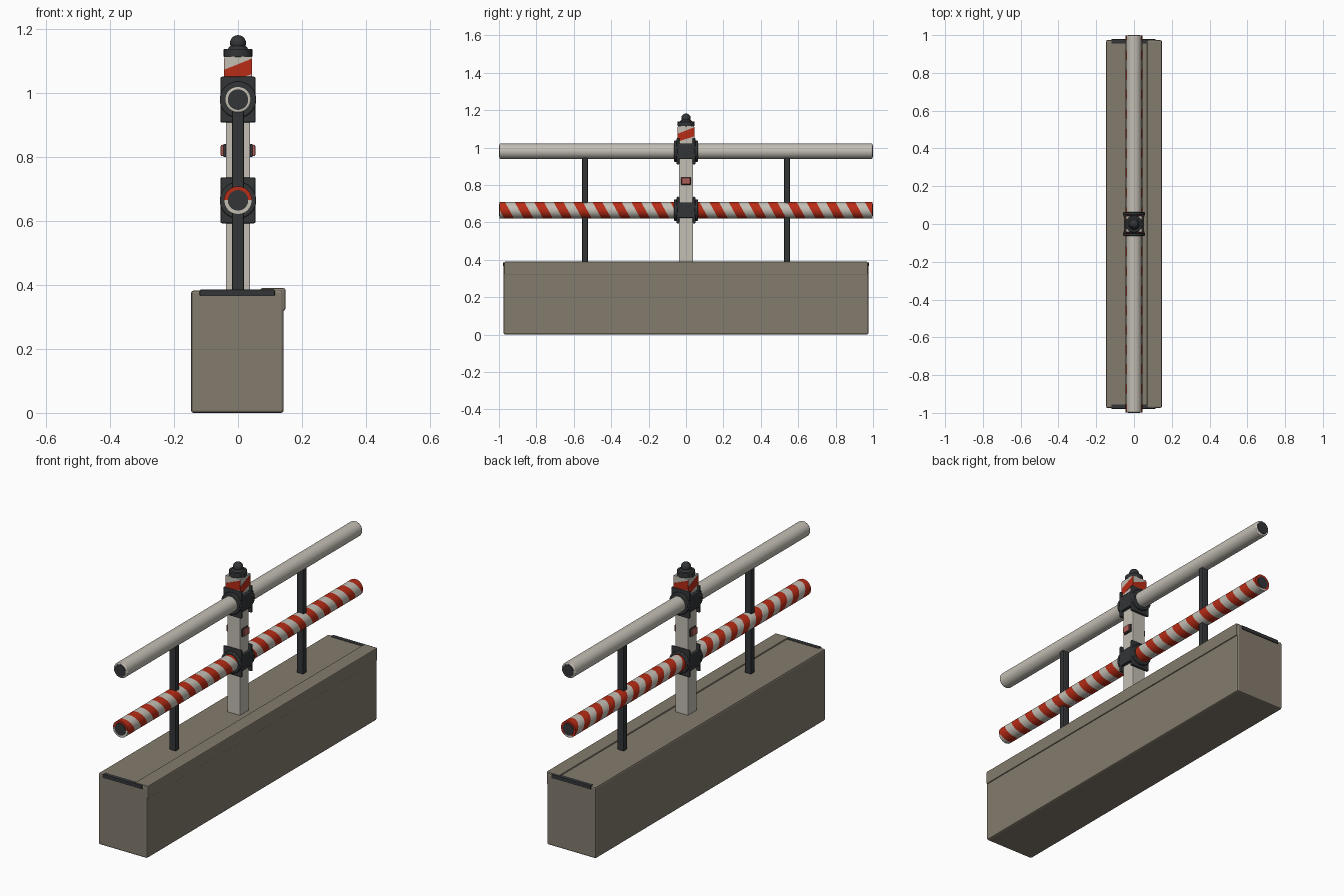
import bpy, bmesh, math
from mathutils import Vector, Matrix

if "Cube" in bpy.data.objects:
    bpy.data.objects.remove(bpy.data.objects["Cube"])


def mat(name, rgb):
    m = bpy.data.materials.new(name)
    m.diffuse_color = (*rgb, 1)
    m.use_nodes = True
    m.node_tree.nodes["Principled BSDF"].inputs["Base Color"].default_value = m.diffuse_color
    return m


CONCRETE = mat("concrete", (0.23, 0.20, 0.155))
WHITE = mat("off_white", (0.55, 0.52, 0.46))
RED = mat("signal_red", (0.48, 0.025, 0.008))
DARK = mat("dark_metal", (0.032, 0.035, 0.037))
PINK = mat("reflector_pink", (0.42, 0.11, 0.09))


def finish(name, bm, mats, smooth=False, bevel=0):
    me = bpy.data.meshes.new(name)
    bmesh.ops.recalc_face_normals(bm, faces=bm.faces)
    bm.to_mesh(me)
    bm.free()
    for m in mats:
        me.materials.append(m)
    o = bpy.data.objects.new(name, me)
    bpy.context.collection.objects.link(o)
    if bevel:
        b = o.modifiers.new("bevel", "BEVEL")
        b.width, b.segments = bevel, 2
    if smooth:
        bpy.ops.object.select_all(action="DESELECT")
        o.select_set(True)
        bpy.context.view_layer.objects.active = o
        bpy.ops.object.shade_smooth_by_angle(angle=math.radians(35))
    return o


def box(name, lo, hi, m, bevel=0):
    bm = bmesh.new()
    bmesh.ops.create_cube(bm, size=1)
    lo, hi = Vector(lo), Vector(hi)
    for v in bm.verts:
        v.co = (lo + hi) / 2 + v.co * (hi - lo)
    return finish(name, bm, [m], bevel=bevel)


def rod_mesh(y0, y1, z, r1, r2=None):
    # cylinder lying along y
    bm = bmesh.new()
    bmesh.ops.create_cone(
        bm, cap_ends=True, segments=32, radius1=r1, radius2=r2 or r1, depth=y1 - y0,
        matrix=Matrix.Translation((0, (y0 + y1) / 2, z)) @ Matrix.Rotation(-math.pi / 2, 4, "X"))
    return bm


def disc(name, z0, z1, r1, r2, m):
    # upright cylinder or cone
    bm = bmesh.new()
    bmesh.ops.create_cone(bm, cap_ends=True, segments=24, radius1=r1, radius2=r2, depth=z1 - z0,
                          matrix=Matrix.Translation((0, 0, (z0 + z1) / 2)))
    return finish(name, bm, [m], smooth=True, bevel=0.003)


# Concrete foot with a raised edge along the right side
box("foot_block", (-0.147, -0.975, 0), (0.143, 0.975, 0.383), CONCRETE, 0.008)
box("foot_edge", (0.07, -0.972, 0.32), (0.148, 0.972, 0.39), CONCRETE, 0.005)

# Square post
box("post", (-0.038, -0.038, 0.37), (0.038, 0.038, 1.06), WHITE, 0.003)

RAILS = {"upper": (0.98, 0.041), "lower": (0.665, 0.044)}

# Plain upper rail
zu, ru = RAILS["upper"]
finish("upper_rail", rod_mesh(-0.997, 0.997, zu, ru), [WHITE], True, 0.005)

# Striped lower rail, cut by slanted planes
zl, rl = RAILS["lower"]
bm = rod_mesh(-0.997, 0.997, zl, rl)
period, first = 0.104, -0.97
normal = Vector((0, 1, 0.55))
for k in range(-2, 40):
    y = first + period * (k / 2 + 0.25)
    bmesh.ops.bisect_plane(bm, geom=bm.verts[:] + bm.edges[:] + bm.faces[:],
                           plane_co=(0, y, zl), plane_no=normal)
for f in bm.faces:
    c = f.calc_center_median()
    t = (c.y + 0.55 * (c.z - zl) - first) / period
    f.material_index = int(abs(t - round(t)) < 0.25)
finish("lower_rail", bm, [WHITE, RED], True)

for s, side in ((-1, "front"), (1, "back")):
    # Rail end plugs
    for n, (z, r) in RAILS.items():
        a, b = sorted((s * 0.99, s * 1.0))
        finish(f"{n}_plug_{side}", rod_mesh(a, b, z, 0.032), [DARK], True)
        # Clamp plates and collars around the post
        a, b = sorted((s * 0.036, s * 0.05))
        box(f"{n}_clamp_plate_{side}", (-0.055, a, z - 0.072), (0.055, b, z + 0.072), DARK, 0.005)
        a, b = sorted((s * 0.045, s * 0.064))
        finish(f"{n}_collar_{side}", rod_mesh(a, b, z, 0.057), [DARK], True, 0.004)
        # Side straps of the clamp
        a, b = sorted((s * 0.03, s * 0.054))
        box(f"{n}_strap_{side}", (a, -0.05, z - 0.042), (b, 0.05, z + 0.042), DARK, 0.005)
    # Upright struts
    box(f"strut_{side}", (-0.019, s * 0.54 - 0.015, 0.38), (0.019, s * 0.54 + 0.015, 0.95), DARK, 0.005)
    # Lifting strips on the foot ends
    a, b = sorted((s * 0.955, s * 0.979))
    box(f"end_strip_{side}", (-0.12, a, 0.365), (0.115, b, 0.386), DARK, 0.004)
    # Side reflectors on the post
    a, b = sorted((s * 0.036, s * 0.046))
    box(f"reflector_frame_{side}", (a, -0.026, 0.80), (b, 0.026, 0.842), DARK, 0.003)
    a, b = sorted((s * 0.044, s * 0.054))
    box(f"reflector_{side}", (a, -0.023, 0.803), (b, 0.023, 0.839), PINK, 0.004)

# Post head with a slanted red band on each face
h = 0.043
box("post_head", (-h, -h, 1.03), (h, h, 1.115), WHITE)
bm = bmesh.new()
for q in range(4):
    rot = Matrix.Rotation(q * math.pi / 2, 4, "Z")
    w = h + 0.0015
    pts = [(-w, 1.031), (w, 1.06), (w, 1.109), (-w, 1.073)]
    face = bm.faces.new([bm.verts.new(rot @ Vector((x, -w, z))) for x, z in pts])
    ext = bmesh.ops.extrude_face_region(bm, geom=[face])
    for v in ext["geom"]:
        if isinstance(v, bmesh.types.BMVert):
            v.co += rot @ Vector((0, 0.003, 0))
finish("head_red_bands", bm, [RED])

# Cap and ball on top
disc("cap", 1.113, 1.139, 0.045, 0.045, DARK)
disc("cap_neck", 1.137, 1.15, 0.034, 0.022, DARK)
bm = bmesh.new()
bmesh.ops.create_uvsphere(bm, u_segments=24, v_segments=14, radius=0.025,
                          matrix=Matrix.Translation((0, 0, 1.157)))
finish("cap_ball", bm, [DARK], True)
